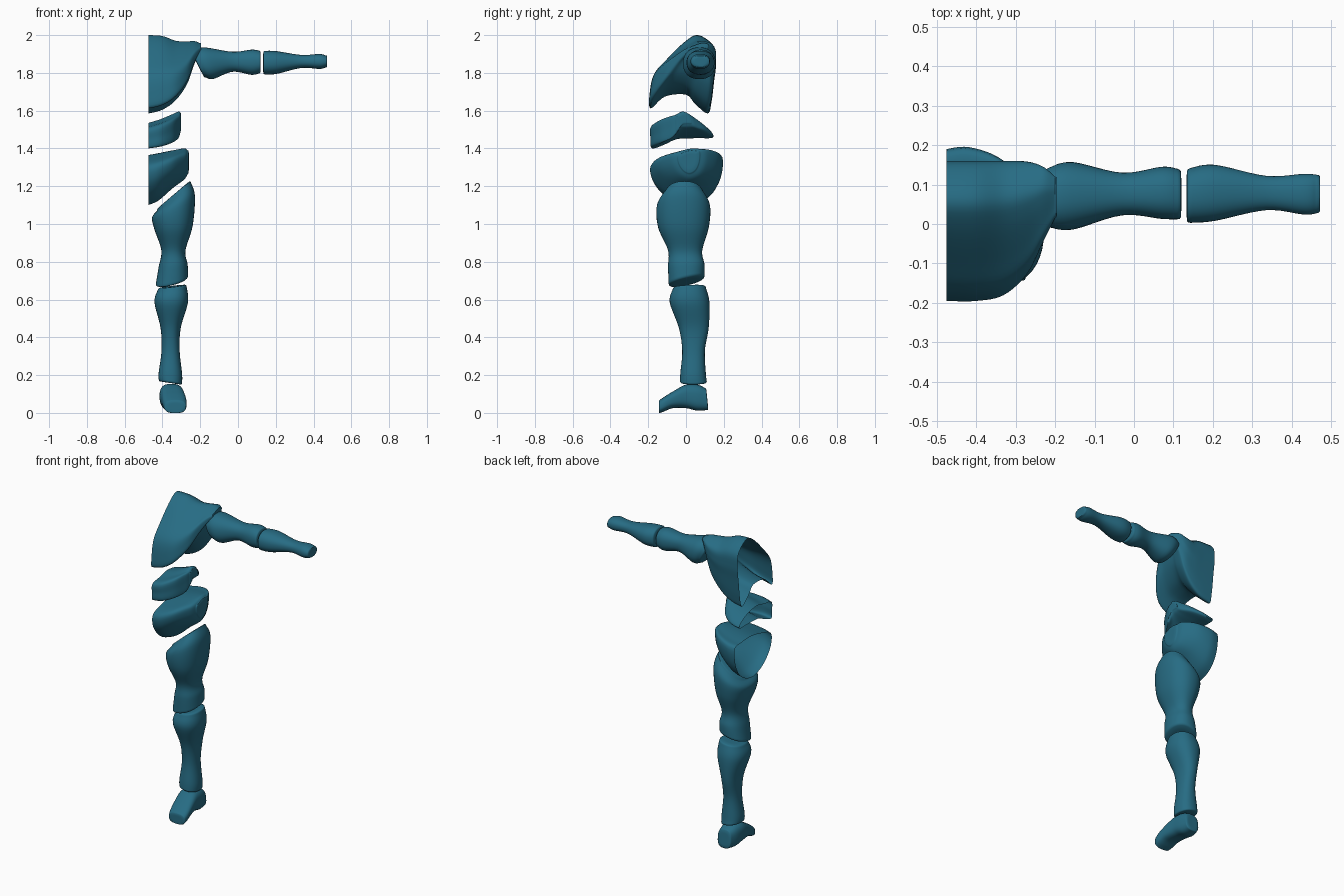
import bpy, bmesh, math
from mathutils import Vector

if "Cube" in bpy.data.objects:
    bpy.data.objects.remove(bpy.data.objects["Cube"])

mat = bpy.data.materials.new("teal")
mat.diffuse_color = (0.02, 0.15, 0.23, 1)
mat.use_nodes = True
mat.node_tree.nodes["Principled BSDF"].inputs["Base Color"].default_value = mat.diffuse_color


def catmull(pts, steps, closed):
    """Smooth interpolation through a list of points."""
    n, out = len(pts), []
    get = (lambda i: pts[i % n]) if closed else (lambda i: pts[max(0, min(n - 1, i))])
    for i in range(n if closed else n - 1):
        a, b, c, d = (get(i + k) for k in (-1, 0, 1, 2))
        for s in range(steps):
            t = s / steps
            out.append(0.5 * (2 * b + (c - a) * t + (2 * a - 5 * b + 4 * c - d) * t ** 2
                              + (3 * b - a - 3 * c + d) * t ** 3))
    return out if closed else out + [pts[-1]]


def centre(ring):
    return sum(ring, Vector()) / len(ring)


def rounded_end(ring, inner, bulge):
    """Small rounded rim and a slightly domed cap centre."""
    c = centre(ring)
    d = (c - centre(inner)).normalized() * bulge
    rims = [[c + (p - c) * k + d * f for p in ring]
            for k, f in ((0.97, 0.6), (0.91, 0.9), (0.6, 1.0), (0.3, 1.0))]
    return rims, c + d


def loft(name, sections, open_start=False, bulge=0.01):
    cols = [catmull(list(col), 6, False) for col in zip(*sections)]
    rings = [list(r) for r in zip(*cols)]
    end, tip = rounded_end(rings[-1], rings[-4], bulge)
    start, tail = rounded_end(rings[0], rings[3], bulge)
    rings = ([] if open_start else start[::-1]) + rings + end
    bm = bmesh.new()
    vs = [[bm.verts.new(p) for p in r] for r in rings]
    n = len(vs[0])
    for a, b in zip(vs, vs[1:]):
        for i in range(n):
            j = (i + 1) % n
            bm.faces.new((a[i], a[j], b[j], b[i]))
    caps = [(vs[-1], tip)] + ([] if open_start else [(vs[0], tail)])
    for ring, p in caps:
        c = bm.verts.new(p)
        for i in range(n):
            bm.faces.new((ring[i], ring[(i + 1) % n], c))
    bmesh.ops.recalc_face_normals(bm, faces=bm.faces)
    me = bpy.data.meshes.new(name)
    bm.to_mesh(me)
    bm.free()
    me.materials.append(mat)
    ob = bpy.data.objects.new(name, me)
    bpy.context.collection.objects.link(ob)
    bpy.context.view_layer.objects.active = ob
    ob.select_set(True)
    bpy.ops.object.shade_smooth_by_angle(angle=math.radians(50))
    ob.select_set(False)


def limb(name, axis, stations, bulge=0.01, power=2.25):
    """Stations: position, a range, b range, end tilt along a and b."""
    secs = []
    for t, a0, a1, b0, b1, sa, sb in stations:
        ring = []
        for i in range(40):
            w = 2 * math.pi * i / 40
            c, s = math.cos(w), math.sin(w)
            da = (a1 - a0) / 2 * math.copysign(abs(c) ** (2 / power), c)
            db = (b1 - b0) / 2 * math.copysign(abs(s) ** (2 / power), s)
            v = [(a0 + a1) / 2 + da, (b0 + b1) / 2 + db]
            v.insert(axis, t + sa * da + sb * db)
            ring.append(Vector(v))
        secs.append(ring)
    loft(name, secs, bulge=bulge)


def trunk(name, profile, bounds):
    """Half trunk block, open at the middle plane; profile refitted at each x."""
    pts = catmull([Vector((0, y, z)) for y, z in profile], 5, True)
    ys, zs = [p.y for p in pts], [p.z for p in pts]
    secs = []
    for x, y0, y1, z0, z1 in bounds:
        secs.append([Vector((x, y0 + (p.y - min(ys)) / (max(ys) - min(ys)) * (y1 - y0),
                             z0 + (p.z - min(zs)) / (max(zs) - min(zs)) * (z1 - z0)))
                     for p in pts])
    loft(name, secs, open_start=True, bulge=0.006)


# Trunk blocks
trunk("chest",
      [(.07, 2.0), (0, 1.97), (-.10, 1.87), (-.168, 1.785), (-.19, 1.68), (-.185, 1.612),
       (-.11, 1.675), (0, 1.685), (.05, 1.635), (.115, 1.585), (.135, 1.64), (.15, 1.76),
       (.16, 1.85), (.15, 1.94)],
      [(-.475, -.195, .16, 1.585, 2.0), (-.40, -.195, .16, 1.605, 1.995),
       (-.33, -.18, .16, 1.655, 1.97), (-.27, -.125, .158, 1.74, 1.967),
       (-.23, -.045, .145, 1.85, 1.968), (-.2, .015, .12, 1.915, 1.957)])
trunk("abdomen",
      [(-.185, 1.505), (-.19, 1.45), (-.183, 1.402), (-.12, 1.42), (-.05, 1.45), (.05, 1.455),
       (.14, 1.458), (.11, 1.495), (.04, 1.525), (-.04, 1.535), (-.11, 1.52)],
      [(-.475, -.19, .145, 1.40, 1.535), (-.41, -.187, .14, 1.41, 1.555),
       (-.35, -.145, .105, 1.43, 1.58), (-.315, -.085, .055, 1.455, 1.595),
       (-.304, -.055, .03, 1.49, 1.588)])
trunk("pelvis",
      [(-.18, 1.31), (-.185, 1.24), (-.14, 1.17), (-.07, 1.12), (.02, 1.10), (.12, 1.14),
       (.18, 1.23), (.19, 1.345), (.13, 1.36), (.03, 1.365), (-.08, 1.345)],
      [(-.475, -.185, .19, 1.10, 1.365), (-.42, -.188, .195, 1.125, 1.375),
       (-.345, -.155, .17, 1.19, 1.39), (-.285, -.085, .115, 1.235, 1.4),
       (-.266, -.045, .075, 1.265, 1.39)])

# Leg
limb("thigh", 2, [
    (1.145, -.43, -.25, -.115, .095, .85, 0), (1.09, -.455, -.228, -.155, .128, .5, 0),
    (.98, -.442, -.24, -.147, .12, .1, 0), (.86, -.406, -.278, -.095, .086, 0, 0),
    (.78, -.42, -.267, -.095, .098, .1, .05), (.705, -.435, -.264, -.092, .098, .25, .22)], .012)
limb("shin", 2, [
    (.66, -.425, -.272, -.07, .105, .12, .05), (.585, -.442, -.265, -.086, .124, 0, 0),
    (.45, -.41, -.303, -.038, .12, 0, 0), (.33, -.405, -.309, -.02, .1, 0, 0),
    (.21, -.42, -.296, -.03, .105, -.05, 0), (.168, -.42, -.296, -.032, .11, -.15, 0)])
limb("foot", 1, [
    (.105, -.395, -.3, .015, .133, 0, -.1), (.06, -.41, -.292, .012, .15, 0, 0),
    (0, -.415, -.287, .025, .15, 0, 0), (-.07, -.405, -.276, .025, .113, 0, 0),
    (-.115, -.397, -.272, .008, .085, 0, 0), (-.137, -.39, -.275, 0, .07, 0, 0)], .008, 2.8)

# Arm
limb("upper_arm", 0, [
    (-.205, -.01, .145, 1.775, 1.92, 0, -.5), (-.155, -.014, .157, 1.768, 1.935, 0, -.3),
    (-.03, .022, .13, 1.806, 1.912, 0, 0), (.07, .013, .145, 1.79, 1.923, 0, 0),
    (.11, .012, .14, 1.797, 1.918, 0, 0)])
limb("forearm", 0, [
    (.143, .003, .142, 1.792, 1.917, 0, 0), (.205, .008, .15, 1.795, 1.915, 0, 0),
    (.335, .035, .122, 1.826, 1.895, 0, 0), (.43, .024, .127, 1.821, 1.9, 0, 0),
    (.462, .027, .125, 1.828, 1.893, 0, 0)])
